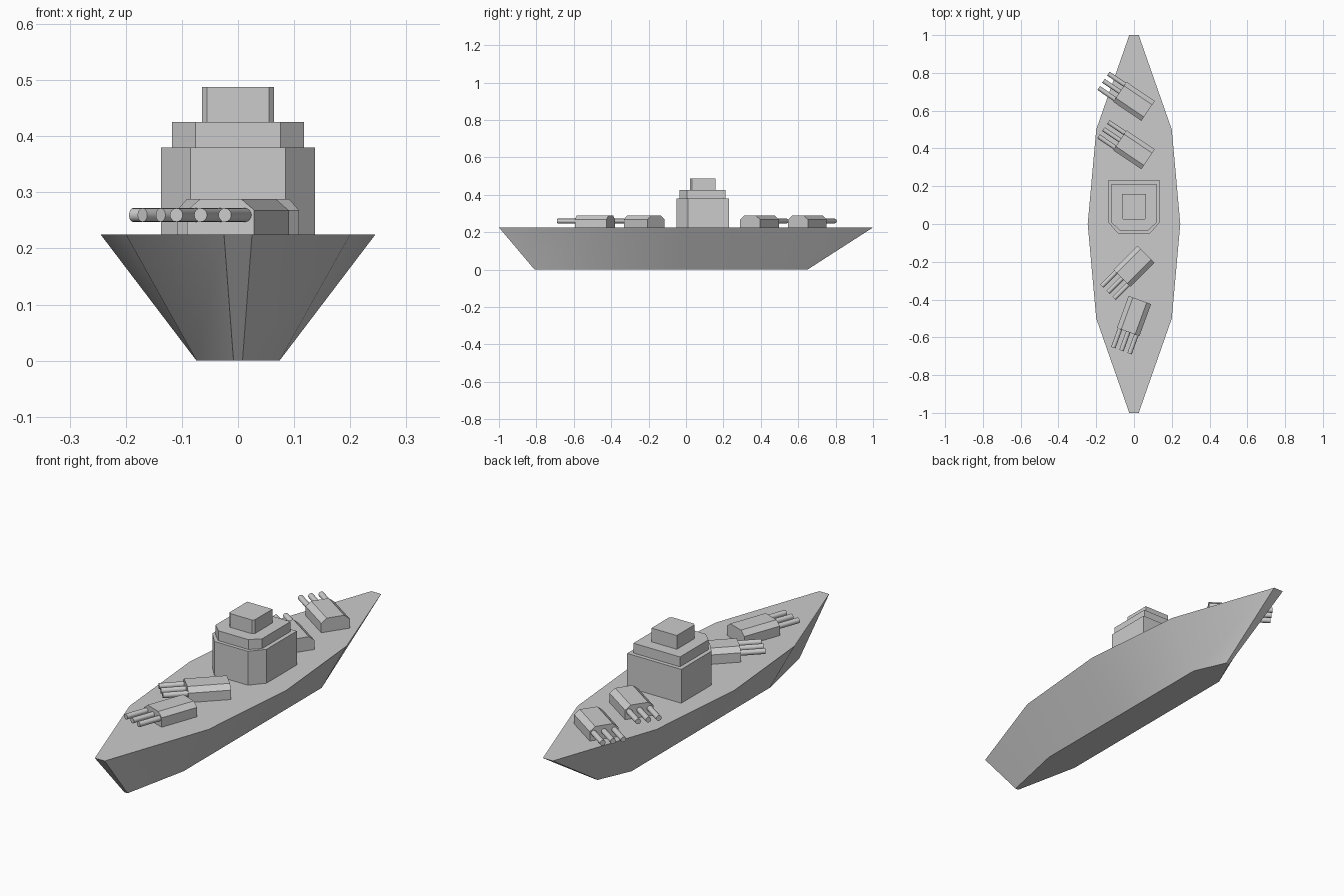
import bpy, bmesh
from math import radians, cos, sin, pi
from mathutils import Matrix

if "Cube" in bpy.data.objects:
    bpy.data.objects.remove(bpy.data.objects["Cube"])


def new_object(name, bm):
    bmesh.ops.recalc_face_normals(bm, faces=bm.faces)
    me = bpy.data.meshes.new(name)
    bm.to_mesh(me)
    bm.free()
    ob = bpy.data.objects.new(name, me)
    bpy.context.collection.objects.link(ob)
    return ob


def loft(bm, rings):
    """Closed solid through rings of equal point count."""
    vs = [[bm.verts.new(p) for p in r] for r in rings]
    n = len(vs[0])
    for a, b in zip(vs, vs[1:]):
        for i in range(n):
            j = (i + 1) % n
            bm.faces.new((a[i], a[j], b[j], b[i]))
    bm.faces.new(vs[0][::-1])
    bm.faces.new(vs[-1])


def outline(half, z):
    """Mirror a right-hand (x, y) outline across x = 0."""
    return [(x, y, z) for x, y in half] + [(-x, y, z) for x, y in reversed(half)]


def smooth(ob):
    bpy.ops.object.select_all(action='DESELECT')
    ob.select_set(True)
    bpy.context.view_layer.objects.active = ob
    bpy.ops.object.shade_smooth_by_angle(angle=radians(30))


# Hull: flared sides between keel plan and deck plan
keel = [(.008, -.81), (.074, -.5), (.074, 0), (.074, .5), (.008, .65)]
deck = [(.025, -1), (.2, -.5), (.245, 0), (.2, .5), (.025, 1)]
bm = bmesh.new()
loft(bm, [outline(keel, 0), outline(deck, .225)])
smooth(new_object("hull", bm))


# Bridge tower: three tiers with chamfered front corners
def tier(name, w, y0, y1, cx, cy, z0, z1):
    half = [(w - cx, y0), (w, y0 + cy), (w, y1)]
    bm = bmesh.new()
    loft(bm, [outline(half, z0), outline(half, z1)])
    new_object(name, bm)


tier("bridge_lower", .137, -.05, .23, .052, .06, .225, .38)
tier("bridge_middle", .118, -.034, .212, .042, .04, .38, .425)
tier("bridge_top", .064, .022, .158, .009, .009, .425, .488)


# Turrets: gable-chamfered body plus three barrels, built facing -y
def turret(name, y, angle):
    place = Matrix.Translation((0, y, 0)) @ Matrix.Rotation(radians(angle), 4, 'Z')
    section = [(.0635, .225), (.0635, .268), (.039, .288)]
    prof = section + [(-x, z) for x, z in reversed(section)]
    bm = bmesh.new()
    loft(bm, [[(x, yy, z) for x, z in prof] for yy in (-.09, .09)])
    bm.transform(place)
    new_object(name + "_body", bm)

    bm = bmesh.new()
    r, n = .0122, 16
    for bx in (-.046, 0, .046):
        loft(bm, [[(bx + r * cos(2 * pi * i / n), yy, .2595 + r * sin(2 * pi * i / n))
                   for i in range(n)] for yy in (-.195, -.08)])
    bm.transform(place)
    smooth(new_object(name + "_barrels", bm))


for name, y, angle in (("bow_turret_fore", -.487, -20), ("bow_turret_aft", -.224, -45),
                       ("stern_turret_fore", .393, -124), ("stern_turret_aft", .649, -124)):
    turret(name, y, angle)
